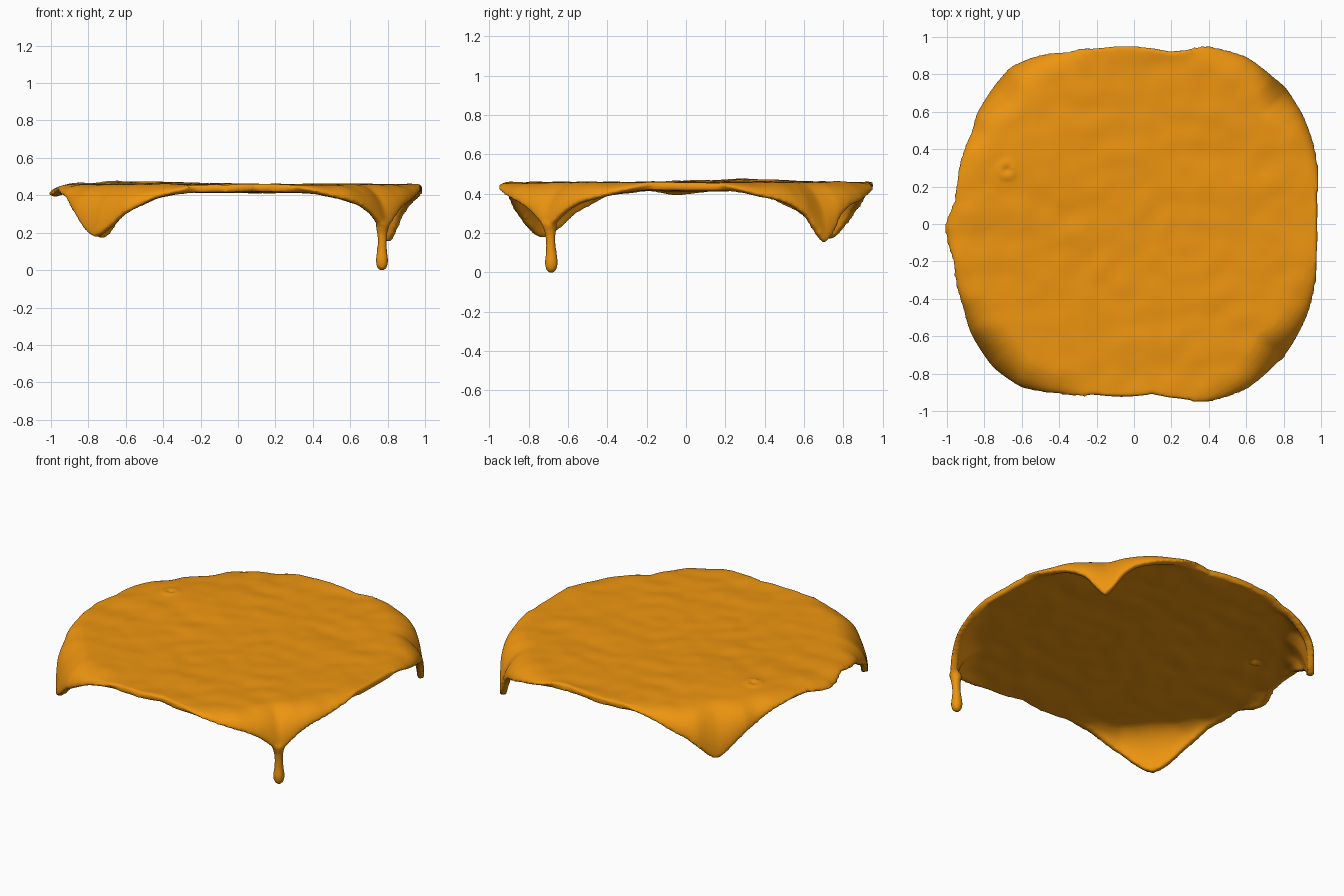
import bpy, bmesh, math
from mathutils import Vector, noise

if "Cube" in bpy.data.objects:
    bpy.data.objects.remove(bpy.data.objects["Cube"])

# outline of the slice seen from above
OUT = [(.985, 0), (.98, .2), (.95, .42), (.89, .58), (.8, .72), (.72, .79), (.6, .88), (.4, .94),
       (.2, .925), (.1, .945), (-.15, .95), (-.35, .91), (-.5, .89), (-.65, .83), (-.75, .71),
       (-.83, .58), (-.85, .5), (-.92, .33), (-.95, .12), (-1, -.02), (-.955, -.2), (-.945, -.3),
       (-.9, -.45), (-.86, -.58), (-.74, -.76), (-.6, -.86), (-.4, -.895), (-.2, -.92),
       (.1, -.915), (.4, -.94), (.6, -.87), (.72, -.77), (.82, -.66), (.92, -.47), (.97, -.25)]
RIM = sorted((math.degrees(math.atan2(y, x)) % 360, math.hypot(x, y)) for x, y in OUT)
RIM.append((RIM[0][0] + 360, RIM[0][1]))

# hanging corners: direction in degrees, drop at each angular distance
STEPS = [0, 3, 6, 10, 19, 32]
CORNERS = [(41, [.29, .23, .15, .1, .05, 0]),
           (135, [.275, .24, .19, .13, .055, 0]),
           (224, [.26, .24, .20, .14, .055, 0]),
           (318, [.23, .175, .13, .09, .045, 0]),
           (181, [.04, .038, .033, .018, 0, 0])]


def interp(x, xs, ys):
    for i in range(len(xs) - 1):
        if xs[i] <= x <= xs[i + 1]:
            return ys[i] + (ys[i + 1] - ys[i]) * (x - xs[i]) / (xs[i + 1] - xs[i])
    return ys[-1]


def radius(a):
    return interp(a, [p[0] for p in RIM], [p[1] for p in RIM]) - .006


def drop(a):
    return sum(interp(abs((a - c + 180) % 360 - 180), STEPS, d) for c, d in CORNERS)


def bumps(x, y):
    z = .006 * noise.noise(Vector((x * 3, y * 7, 1))) + .005 * noise.noise(Vector((x * 9, y * 9, 4)))
    z += .014 * math.exp(-((x + .5) ** 2 + (y - .3) ** 2) / .12)
    q = math.hypot(x + .68, y - .29)                       # small burst bubble
    return z + .012 * math.exp(-((q - .035) / .013) ** 2) - .012 * math.exp(-(q / .02) ** 2)


# melted slice: flat disc whose rim folds down at the corners
N, FLAT, FOLD = 300, 50, 12
bm = bmesh.new()
centre = bm.verts.new((0, 0, .437 + bumps(0, 0)))
cols = []
for i in range(N):
    a = 360 * i / N
    R, D = radius(a), drop(a)
    w = .11 + .3 * D
    prof = [((R - w) * k / FLAT, 0) for k in range(1, FLAT + 1)]
    for k in range(1, FOLD + 1):
        p = math.pi / 2 * k / FOLD
        prof.append((R - w + w * math.sin(p), D * (1 - math.cos(p))))
    c, s = math.cos(math.radians(a)), math.sin(math.radians(a))
    cols.append([bm.verts.new((r * c, r * s, .437 - d + bumps(r * c, r * s))) for r, d in prof])
for i in range(N):
    p, q = cols[i], cols[(i + 1) % N]
    bm.faces.new((centre, p[0], q[0]))
    for k in range(len(p) - 1):
        bm.faces.new((p[k], p[k + 1], q[k + 1], q[k]))
me = bpy.data.meshes.new("melted_slice")
bm.to_mesh(me)
bm.free()
slab = bpy.data.objects.new("melted_slice", me)
bpy.context.collection.objects.link(slab)
bpy.context.view_layer.objects.active = slab
slab.select_set(True)
sol = slab.modifiers.new("thickness", 'SOLIDIFY')
sol.thickness = .042
sol.offset = 0
bpy.ops.object.modifier_apply(modifier=sol.name)

# long drip at the front right corner, joined into the slice
DRIP = [(.012, -.003), (.026, .01), (.034, .035), (.034, .06), (.028, .1), (.025, .15),
        (.027, .19), (.033, .22), (.04, .25)]
bm = bmesh.new()
bm.from_mesh(slab.data)
rings = []
for r, z in DRIP:
    t = max(0, (z - .1) / .15)
    x, y = .77 + .002 * t, -.685 - .008 * t
    rings.append([bm.verts.new((x + r * math.cos(j * math.pi / 12), y + r * math.sin(j * math.pi / 12), z))
                  for j in range(24)])
for p, q in zip(rings, rings[1:]):
    for j in range(24):
        bm.faces.new((p[j], p[(j + 1) % 24], q[(j + 1) % 24], q[j]))
bm.faces.new(rings[0][::-1])
bm.faces.new(rings[-1])
bm.to_mesh(slab.data)
bm.free()

# fuse and soften
rem = slab.modifiers.new("fuse", 'REMESH')
rem.mode = 'VOXEL'
rem.voxel_size = .012
rem.use_smooth_shade = True
smo = slab.modifiers.new("soften", 'SMOOTH')
smo.factor = .5
smo.iterations = 5
bpy.ops.object.modifier_apply(modifier=rem.name)
bpy.ops.object.modifier_apply(modifier=smo.name)
low = min(v.co.z for v in slab.data.vertices)
for v in slab.data.vertices:                               # rest the drip on z = 0
    v.co.z -= low * max(0, 1 - v.co.z / .2)
bpy.ops.object.shade_smooth()

mat = bpy.data.materials.new("melted_orange")
mat.diffuse_color = (.85, .3, .005, 1)
mat.use_nodes = True
mat.node_tree.nodes["Principled BSDF"].inputs["Base Color"].default_value = mat.diffuse_color
slab.data.materials.clear()
slab.data.materials.append(mat)
